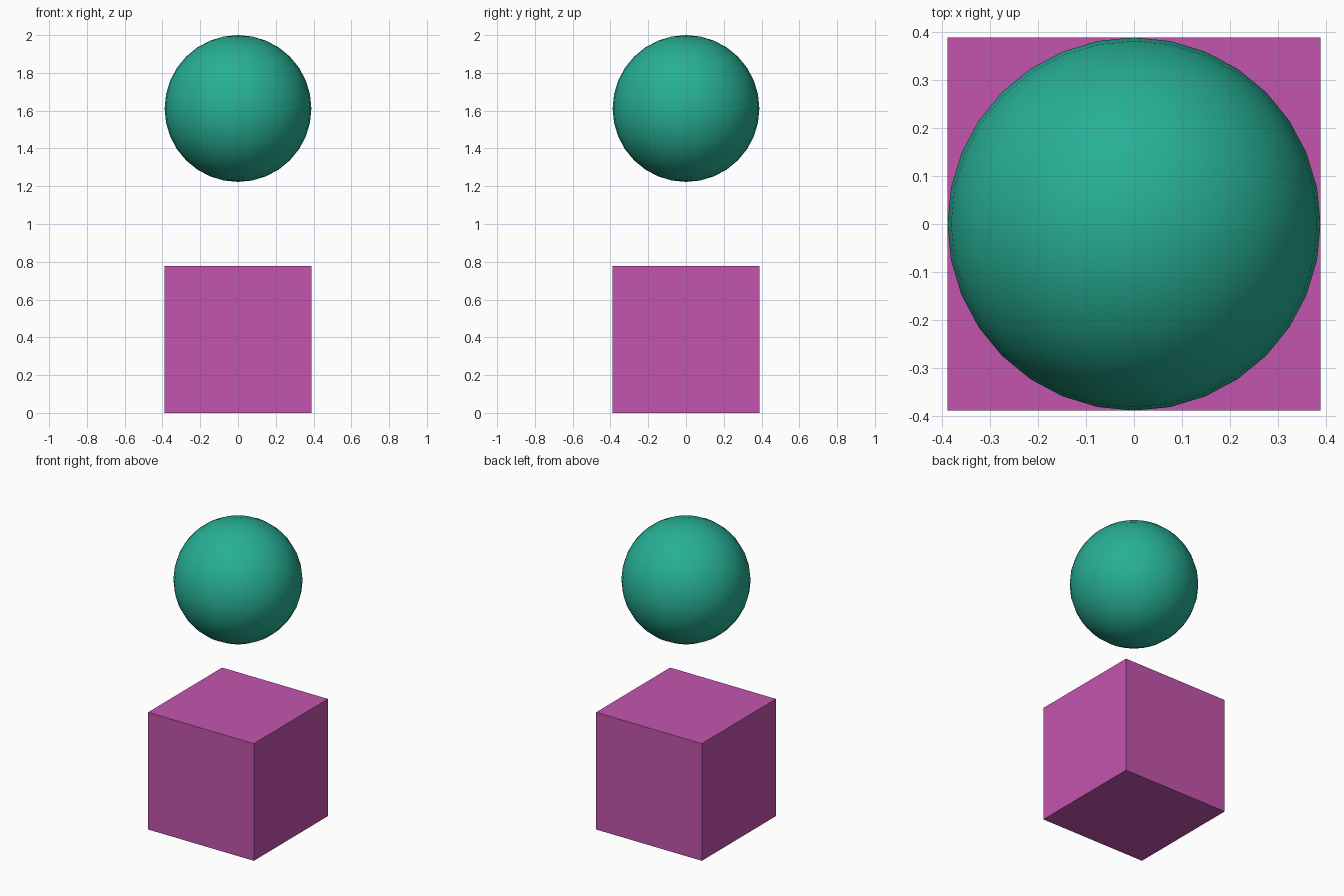
import bpy

if "Cube" in bpy.data.objects:
    bpy.data.objects.remove(bpy.data.objects["Cube"])

R = 0.3885  # sphere radius and half the cube's side


def finish(name, color):
    obj = bpy.context.object
    obj.name = name
    mat = bpy.data.materials.new(name + "_color")
    mat.diffuse_color = (*color, 1)
    mat.use_nodes = True
    mat.node_tree.nodes["Principled BSDF"].inputs["Base Color"].default_value = mat.diffuse_color
    obj.data.materials.append(mat)


# Cube standing on the ground
bpy.ops.mesh.primitive_cube_add(size=2 * R, location=(0, 0, R))
finish("cube", (0.55, 0.09, 0.42))

# Smooth sphere floating above it
bpy.ops.mesh.primitive_uv_sphere_add(segments=32, ring_count=16, radius=R,
                                     location=(0, 0, 2 - R))
bpy.ops.object.shade_smooth()
finish("sphere", (0.02, 0.43, 0.30))
